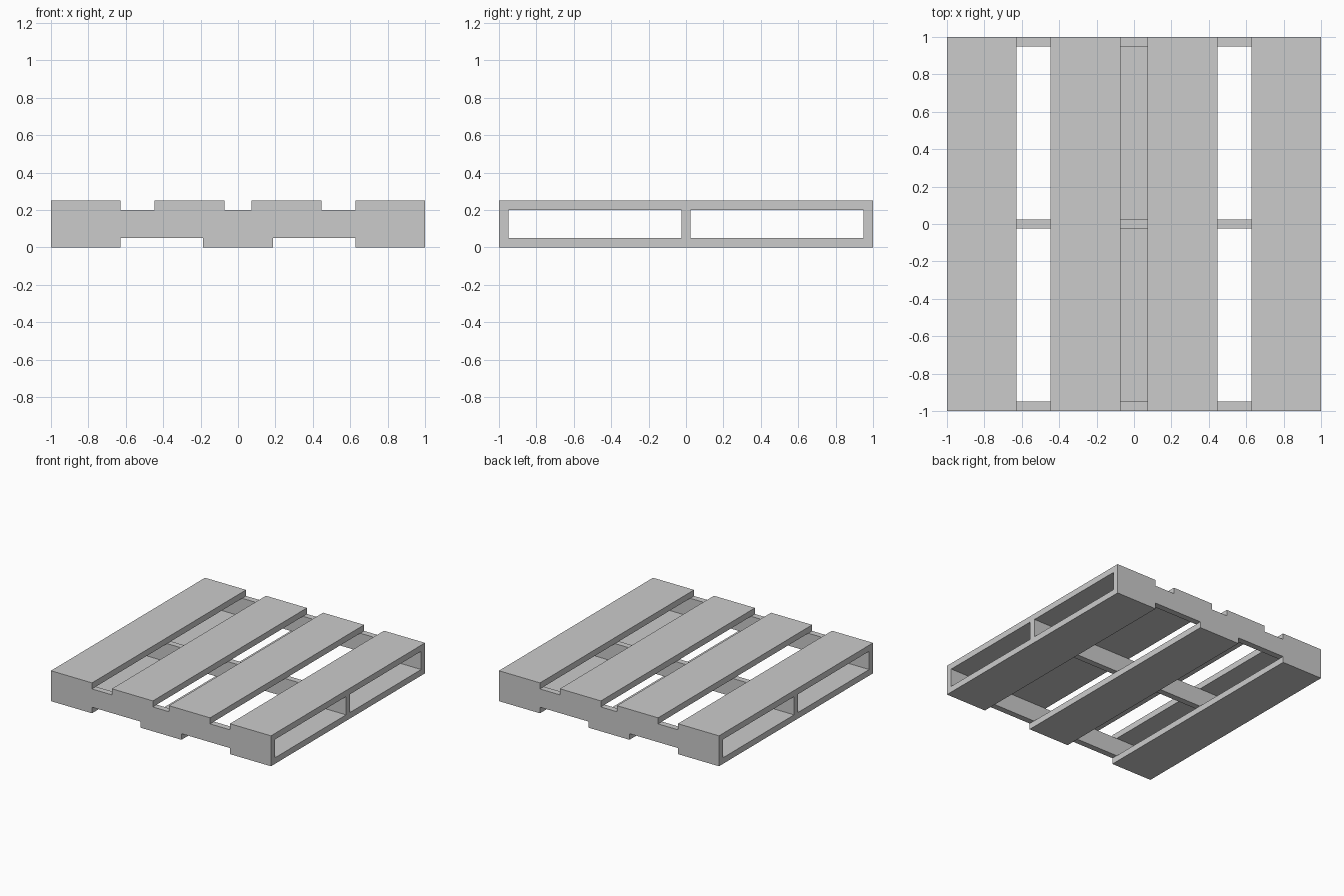
import bpy

if "Cube" in bpy.data.objects:
    bpy.data.objects.remove(bpy.data.objects["Cube"])


def box(name, x, y, z):
    """Axis-aligned box from (min, max) ranges."""
    bpy.ops.mesh.primitive_cube_add(size=1, location=[(a + b) / 2 for a, b in (x, y, z)])
    ob = bpy.context.object
    ob.name = name
    ob.scale = [b - a for a, b in (x, y, z)]
    bpy.ops.object.transform_apply(location=False, rotation=False, scale=True)
    return ob


BOARD = 0.373      # board width
T = 0.05           # board and stringer thickness
H = 0.25           # overall height
LENGTH = (-1, 1)

# Four deck boards on top, with a narrower gap in the middle
for i, cx in enumerate((-0.8135, -0.26, 0.26, 0.8135)):
    box(f"top_board_{i + 1}", (cx - BOARD / 2, cx + BOARD / 2), LENGTH, (H - T, H))

# Three boards underneath
for i, cx in enumerate((-0.8135, 0, 0.8135)):
    box(f"bottom_board_{i + 1}", (cx - BOARD / 2, cx + BOARD / 2), LENGTH, (0, T))

# Three upright stringers running across the boards
for name, cy in (("front", -0.975), ("middle", 0), ("back", 0.975)):
    box(f"{name}_stringer", (-1, 1), (cy - T / 2, cy + T / 2), (T, H - T))
